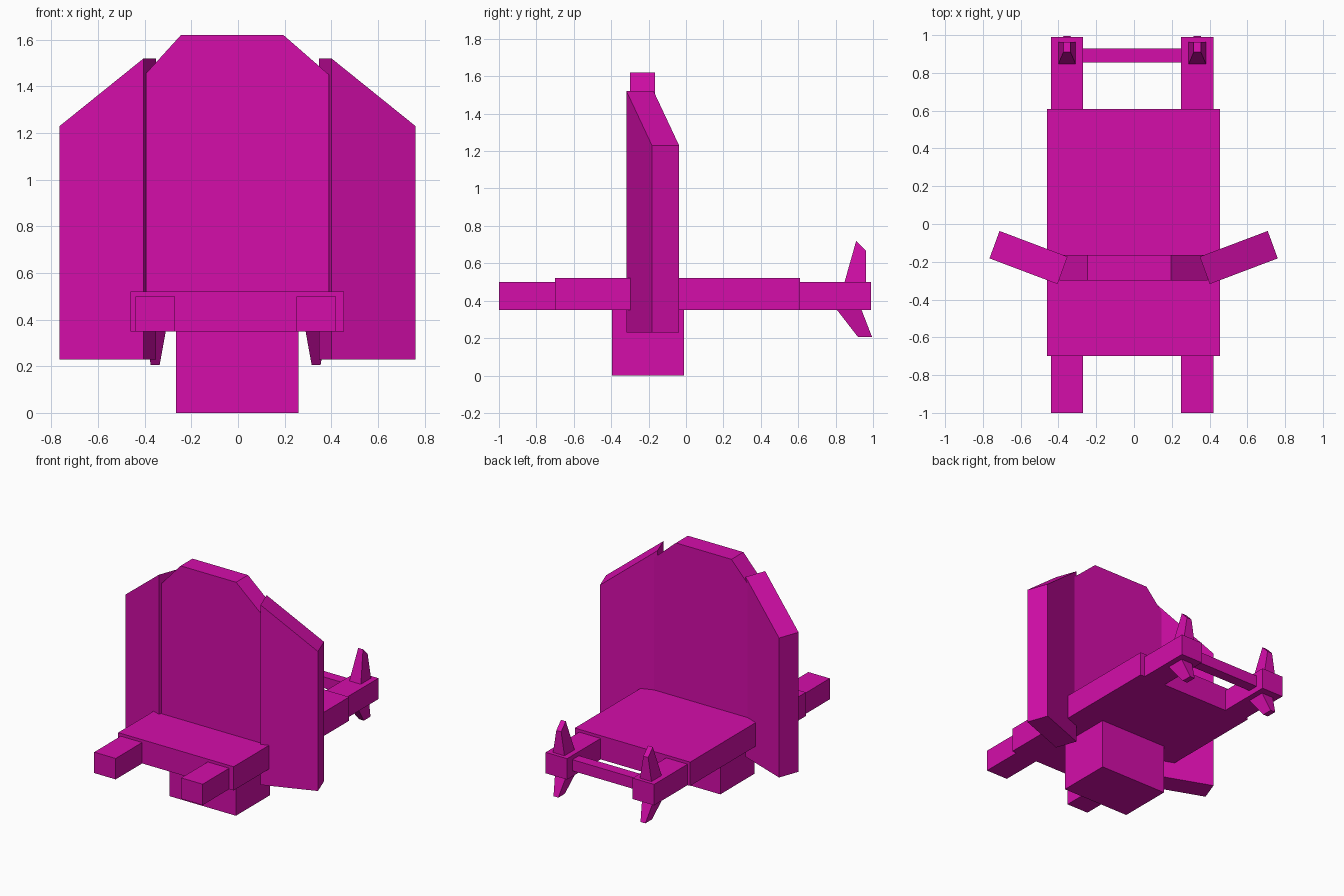
import bpy, bmesh
from mathutils import Vector

if "Cube" in bpy.data.objects:
    bpy.data.objects.remove(bpy.data.objects["Cube"], do_unlink=True)

magenta = bpy.data.materials.new("magenta")
magenta.use_nodes = True
COLOUR = (0.66, 0.004, 0.40, 1)
magenta.diffuse_color = COLOUR
magenta.node_tree.nodes["Principled BSDF"].inputs["Base Color"].default_value = COLOUR


def loft(name, start, end):
    """Solid between two matching rings of points."""
    bm = bmesh.new()
    a = [bm.verts.new(p) for p in start]
    b = [bm.verts.new(p) for p in end]
    bm.faces.new(a)
    bm.faces.new(b)
    n = len(a)
    for i in range(n):
        j = (i + 1) % n
        bm.faces.new((a[i], a[j], b[j], b[i]))
    bmesh.ops.recalc_face_normals(bm, faces=bm.faces)
    mesh = bpy.data.meshes.new(name)
    bm.to_mesh(mesh)
    bm.free()
    mesh.materials.append(magenta)
    obj = bpy.data.objects.new(name, mesh)
    bpy.context.collection.objects.link(obj)
    return obj


def rect(x, y, z):
    return [(x[0], y[0], z), (x[1], y[0], z), (x[1], y[1], z), (x[0], y[1], z)]


def box(name, x, y, z):
    return loft(name, rect(x, y, z[0]), rect(x, y, z[1]))


# Deck and pedestal
box("deck", (-0.46, 0.455), (-0.70, 0.61), (0.35, 0.52))
box("pedestal", (-0.265, 0.26), (-0.395, -0.01), (0, 0.35))

# Upright centre shield with clipped corners
outline = [(-0.395, 0.45), (0.39, 0.45), (0.39, 1.45),
           (0.195, 1.62), (-0.245, 1.62), (-0.395, 1.455)]
loft("centre_shield", [(x, -0.30, z) for x, z in outline],
     [(x, -0.165, z) for x, z in outline])

# Angled side shields with sloping tops
thickness = Vector((-0.053, 0.145, 0))
for side, label in ((1, "left"), (-1, "right")):
    inner, outer = (0.403, -0.318), (0.763, -0.182)
    panel = [Vector((*inner, 0.23)), Vector((*outer, 0.23)),
             Vector((*outer, 1.23)), Vector((*inner, 1.52))]
    rings = [[(side * p.x - 0.002, p.y, p.z) for p in ring]
             for ring in (panel, [p + thickness for p in panel])]
    loft(label + "_side_shield", *rings)

# Long rails, each with an upper and a lower tapered fin
for x, label in ((0.335, "left"), (-0.355, "right")):
    wide, narrow = (x - 0.047, x + 0.047), (x - 0.019, x + 0.019)
    box(label + "_rail", (x - 0.085, x + 0.085), (-1.0, 0.99), (0.35, 0.50))
    tip = rect(narrow, (0.91, 0.963), 0.72)
    tip = [(px, py, 0.665 if py > 0.95 else pz) for px, py, pz in tip]
    loft(label + "_upper_fin", rect(wide, (0.845, 0.963), 0.49), tip)
    loft(label + "_lower_fin", rect(wide, (0.80, 0.935), 0.36),
         rect(narrow, (0.92, 0.995), 0.205))

# Rear crossbar between the rails
box("rear_crossbar", (-0.28, 0.26), (0.855, 0.93), (0.39, 0.47))
